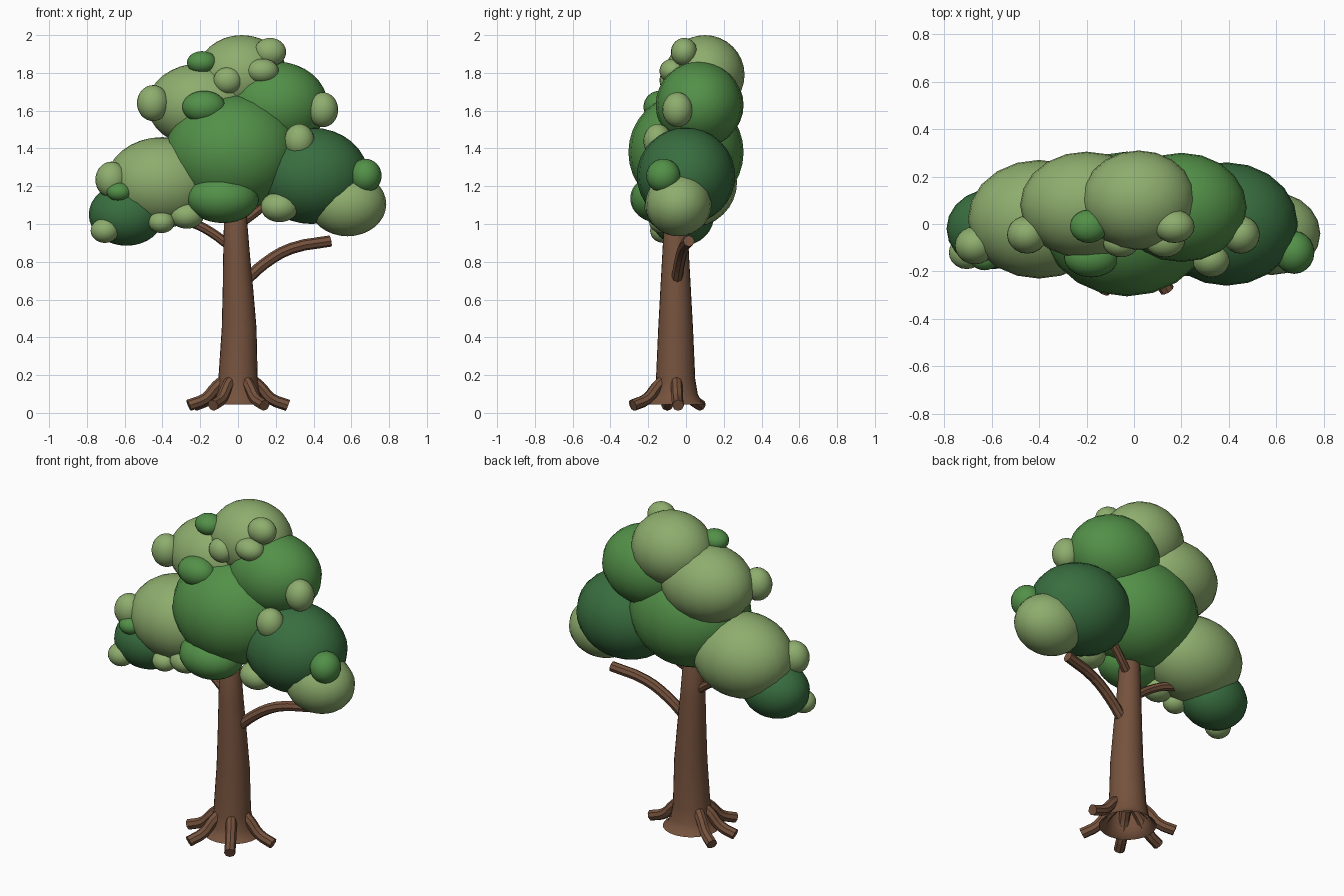
import bpy, bmesh, math
from mathutils import Vector

cube = bpy.data.objects.get("Cube")
if cube:
    bpy.data.objects.remove(cube, do_unlink=True)


def material(name, rgb):
    m = bpy.data.materials.new(name)
    m.use_nodes = True
    m.diffuse_color = (*rgb, 1)
    bsdf = m.node_tree.nodes["Principled BSDF"]
    bsdf.inputs["Base Color"].default_value = (*rgb, 1)
    bsdf.inputs["Roughness"].default_value = 0.8
    return m


LIGHT = material("light_green", (0.27, 0.42, 0.155))
MID = material("mid_green", (0.085, 0.28, 0.065))
DARK = material("dark_green", (0.04, 0.155, 0.05))
BARK = material("bark_brown", (0.18, 0.085, 0.047))


def add_mesh(name, bm, mat, smooth):
    me = bpy.data.meshes.new(name)
    bm.to_mesh(me)
    bm.free()
    me.materials.append(mat)
    for p in me.polygons:
        p.use_smooth = smooth
    ob = bpy.data.objects.new(name, me)
    bpy.context.collection.objects.link(ob)
    return ob


def blob(name, mat, loc, size):
    """Smooth ellipsoid leaf clump"""
    bm = bmesh.new()
    bmesh.ops.create_uvsphere(bm, u_segments=20, v_segments=16, radius=1)
    bmesh.ops.scale(bm, vec=size, verts=bm.verts)
    ob = add_mesh(name, bm, mat, True)
    ob.location = loc


def tube(name, points, radius, sides=8):
    """Flat-sided limb swept along a smooth path, with closed ends"""
    cu = bpy.data.curves.new(name + "_path", 'CURVE')
    cu.dimensions = '3D'
    cu.resolution_u = 3
    cu.bevel_depth = radius
    cu.bevel_resolution = sides // 2 - 2
    cu.use_fill_caps = True
    sp = cu.splines.new('BEZIER')
    sp.bezier_points.add(len(points) - 1)
    for bp, p in zip(sp.bezier_points, points):
        bp.co = p
        bp.handle_left_type = bp.handle_right_type = 'AUTO'
    sp.use_smooth = False
    tmp = bpy.data.objects.new(name + "_path", cu)
    bm = bmesh.new()
    me = bpy.data.meshes.new_from_object(tmp)
    bm.from_mesh(me)
    bpy.data.objects.remove(tmp)
    bpy.data.curves.remove(cu)
    bpy.data.meshes.remove(me)
    add_mesh(name, bm, BARK, False)


# Trunk: rings of (centre x, z, radius), open flared foot and closed top
TRUNK_Y = -0.055
RINGS = [(0, 0.045, 0.16), (0, 0.06, 0.137), (0, 0.10, 0.117), (0, 0.18, 0.104),
         (0.006, 0.45, 0.092), (0, 0.65, 0.081), (-0.008, 0.85, 0.07),
         (-0.015, 1.08, 0.058), (-0.015, 1.11, 0.045)]
SIDES = 24
bm = bmesh.new()
loops = []
for cx, z, r in RINGS:
    loops.append([bm.verts.new((cx + r * math.cos(2 * math.pi * i / SIDES),
                                TRUNK_Y + r * math.sin(2 * math.pi * i / SIDES), z))
                  for i in range(SIDES)])
for a, b in zip(loops, loops[1:]):
    for i in range(SIDES):
        j = (i + 1) % SIDES
        bm.faces.new((a[i], a[j], b[j], b[i]))
bm.faces.new(loops[-1])
trunk = add_mesh("trunk", bm, BARK, True)
bpy.context.view_layer.objects.active = trunk
trunk.select_set(True)
bpy.ops.object.shade_smooth_by_angle(angle=math.radians(40))
trunk.select_set(False)

# Roots: one radial profile repeated around the front and sides
for n, deg in enumerate((3, 302, 240, 190, 150)):
    c, s = math.cos(math.radians(deg)), math.sin(math.radians(deg))
    tube(f"root_{n + 1}",
         [Vector((r * c, TRUNK_Y + r * s, z)) for r, z in
          ((0.065, 0.18), (0.115, 0.14), (0.175, 0.075), (0.265, 0.04))], 0.031)

# Branches
tube("left_branch", [(0.04, -0.05, 0.70), (0.14, -0.035, 0.79),
                     (0.28, -0.015, 0.87), (0.49, 0.015, 0.91)], 0.03)
tube("right_branch", [(-0.04, -0.05, 0.88), (-0.14, -0.04, 0.955),
                      (-0.24, -0.02, 1.005), (-0.36, 0.0, 1.03)], 0.025)
tube("upper_branch", [(0.01, -0.04, 1.0), (0.09, -0.01, 1.06),
                      (0.19, 0.02, 1.14)], 0.025)

# Large leaf clumps
blob("crown_top", LIGHT, (0.02, 0.10, 1.79), (0.24, 0.21, 0.21))
blob("crown_upper_right", LIGHT, (-0.20, 0.08, 1.63), (0.28, 0.225, 0.22))
blob("crown_upper_left", MID, (0.20, 0.07, 1.63), (0.275, 0.23, 0.23))
blob("crown_centre", MID, (-0.03, 0, 1.38), (0.355, 0.305, 0.31))
blob("crown_right", LIGHT, (-0.40, 0.02, 1.22), (0.30, 0.25, 0.24))
blob("crown_left", DARK, (0.39, 0, 1.255), (0.30, 0.26, 0.255))
blob("crown_far_right", DARK, (-0.59, -0.02, 1.05), (0.20, 0.17, 0.165))
blob("crown_far_left", LIGHT, (0.58, -0.04, 1.105), (0.205, 0.175, 0.17))
blob("crown_lower_front", MID, (-0.08, -0.14, 1.135), (0.19, 0.155, 0.13))

# Small leaf tufts
TUFTS = [
    (LIGHT, (0.17, -0.01, 1.91), (0.085, 0.07, 0.075)),
    (LIGHT, (0.13, -0.07, 1.81), (0.085, 0.07, 0.065)),
    (MID, (-0.19, -0.01, 1.855), (0.08, 0.07, 0.06)),
    (LIGHT, (-0.055, -0.08, 1.76), (0.075, 0.06, 0.07)),
    (MID, (-0.18, -0.14, 1.62), (0.115, 0.085, 0.085)),
    (LIGHT, (-0.45, -0.045, 1.64), (0.085, 0.08, 0.095)),
    (LIGHT, (0.45, -0.045, 1.605), (0.08, 0.08, 0.092)),
    (LIGHT, (0.325, -0.15, 1.44), (0.08, 0.075, 0.09)),
    (MID, (0.675, -0.12, 1.255), (0.085, 0.09, 0.09)),
    (LIGHT, (0.22, -0.13, 1.09), (0.10, 0.09, 0.08)),
    (LIGHT, (-0.67, -0.09, 1.235), (0.085, 0.08, 0.095)),
    (MID, (-0.63, -0.14, 1.17), (0.065, 0.055, 0.05)),
    (LIGHT, (-0.705, -0.12, 0.965), (0.075, 0.07, 0.065)),
    (LIGHT, (-0.405, -0.13, 1.01), (0.07, 0.065, 0.058)),
    (LIGHT, (-0.27, -0.12, 1.045), (0.09, 0.08, 0.07)),
]
for n, (mat, loc, size) in enumerate(TUFTS):
    blob(f"leaf_tuft_{n + 1}", mat, loc, size)
